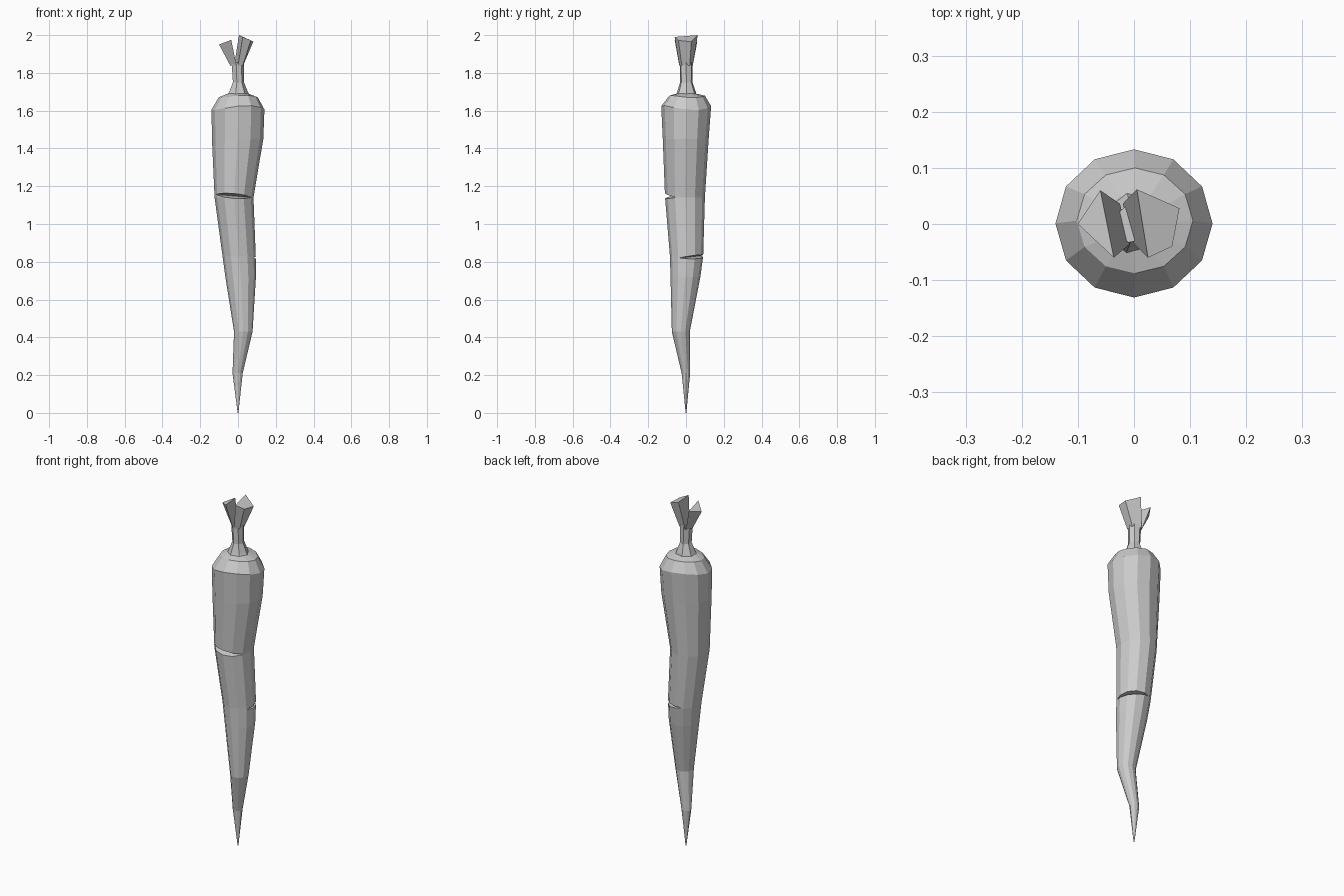
import bpy
import bmesh
import math
from mathutils import Vector, Matrix

if "Cube" in bpy.data.objects:
    bpy.data.objects.remove(bpy.data.objects["Cube"])

grey = bpy.data.materials.new("plain_grey")
grey.use_nodes = True
colour = (0.6, 0.6, 0.6, 1)
grey.diffuse_color = colour
grey.node_tree.nodes["Principled BSDF"].inputs["Base Color"].default_value = colour


def loft(name, rings):
    """Skin rings of equal point counts into a closed flat-shaded solid."""
    bm = bmesh.new()
    loops = [[bm.verts.new(p) for p in ring] for ring in rings]
    for a, b in zip(loops, loops[1:]):
        n = len(a)
        for i in range(n):
            j = (i + 1) % n
            bm.faces.new((a[i], a[j], b[j], b[i]))
    bm.faces.new(loops[0])
    bm.faces.new(loops[-1])
    bmesh.ops.remove_doubles(bm, verts=bm.verts, dist=0.0005)
    bmesh.ops.recalc_face_normals(bm, faces=bm.faces)
    mesh = bpy.data.meshes.new(name)
    bm.to_mesh(mesh)
    bm.free()
    obj = bpy.data.objects.new(name, mesh)
    bpy.context.collection.objects.link(obj)
    mesh.materials.append(grey)
    return obj


def oval(z, x0, x1, y0, y1, sides=12, wave=0.0):
    """Ring fitted between the given side limits, with a wavy height."""
    ring = []
    for i in range(sides):
        a = math.tau * i / sides
        ring.append(((x0 + x1) / 2 + (x1 - x0) / 2 * math.cos(a),
                     (y0 + y1) / 2 + (y1 - y0) / 2 * math.sin(a),
                     z + wave * math.sin(2 * a + 4)))
    return ring


# Root: tapering, gently bent body with a rounded shoulder
root = loft("root", [
    oval(0.0, -0.002, 0.002, -0.002, 0.002),
    oval(0.21, -0.029, 0.025, -0.023, 0.022),
    oval(0.43, -0.021, 0.077, -0.075, 0.02),
    oval(0.72, -0.067, 0.095, -0.082, 0.076),
    oval(0.83, -0.082, 0.094, -0.085, 0.091),
    oval(1.14, -0.124, 0.082, -0.111, 0.1),
    oval(1.45, -0.138, 0.134, -0.123, 0.12),
    oval(1.615, -0.14, 0.14, -0.131, 0.133, wave=0.012),
    oval(1.675, -0.102, 0.105, -0.088, 0.1, wave=0.006),
    oval(1.69, -0.055, 0.055, -0.05, 0.055),
])


def cut_slit(tip, outward, height, tilt):
    """Cut a wedge-shaped slit whose inner edge passes through tip."""
    reach, half = 0.12, 0.2
    profile = [(0, 0), (reach, height), (reach, -height)]
    wedge = loft("slit_cutter", [[(u, s, v) for u, v in profile] for s in (-half, half)])
    wedge.data.transform(Matrix.Translation(Vector(tip))
                         @ Matrix.Rotation(outward, 4, 'Z')
                         @ Matrix.Rotation(tilt, 4, 'X'))
    wedge.hide_render = True
    mod = root.modifiers.new("slit", 'BOOLEAN')
    mod.operation = 'DIFFERENCE'
    mod.solver = 'EXACT'
    mod.object = wedge
    bpy.context.view_layer.objects.active = root
    bpy.ops.object.modifier_apply(modifier=mod.name)
    bpy.data.objects.remove(wedge)


cut_slit((-0.015, -0.05, 1.148), math.radians(-92), 0.026, math.radians(-5))
cut_slit((0.03, 0.02, 0.826), math.radians(43), 0.02, math.radians(4))

# Stem: flared foot and narrow neck
loft("stem", [
    oval(1.675, -0.065, 0.065, -0.058, 0.06, 7),
    oval(1.7, -0.052, 0.052, -0.048, 0.053, 7),
    oval(1.75, -0.03, 0.032, -0.032, 0.035, 7),
    oval(1.855, -0.037, 0.032, -0.034, 0.036, 7),
])

# Cut leaf stalks: two wedges splaying out from the neck
loft("right_stalk", [
    [(-0.042, 0, 1.84), (-0.025, 0.036, 1.84), (-0.008, -0.036, 1.84)],
    [(-0.1, 0, 1.95), (-0.06, 0.06, 1.965), (-0.036, -0.06, 1.975)],
])
loft("left_stalk", [
    [(-0.02, 0.036, 1.84), (0.028, 0.02, 1.84), (0.026, -0.022, 1.84), (0, -0.035, 1.84)],
    [(0.005, 0.062, 2.0), (0.081, 0.028, 1.965), (0.068, -0.04, 1.972), (0.025, -0.06, 1.99)],
])
